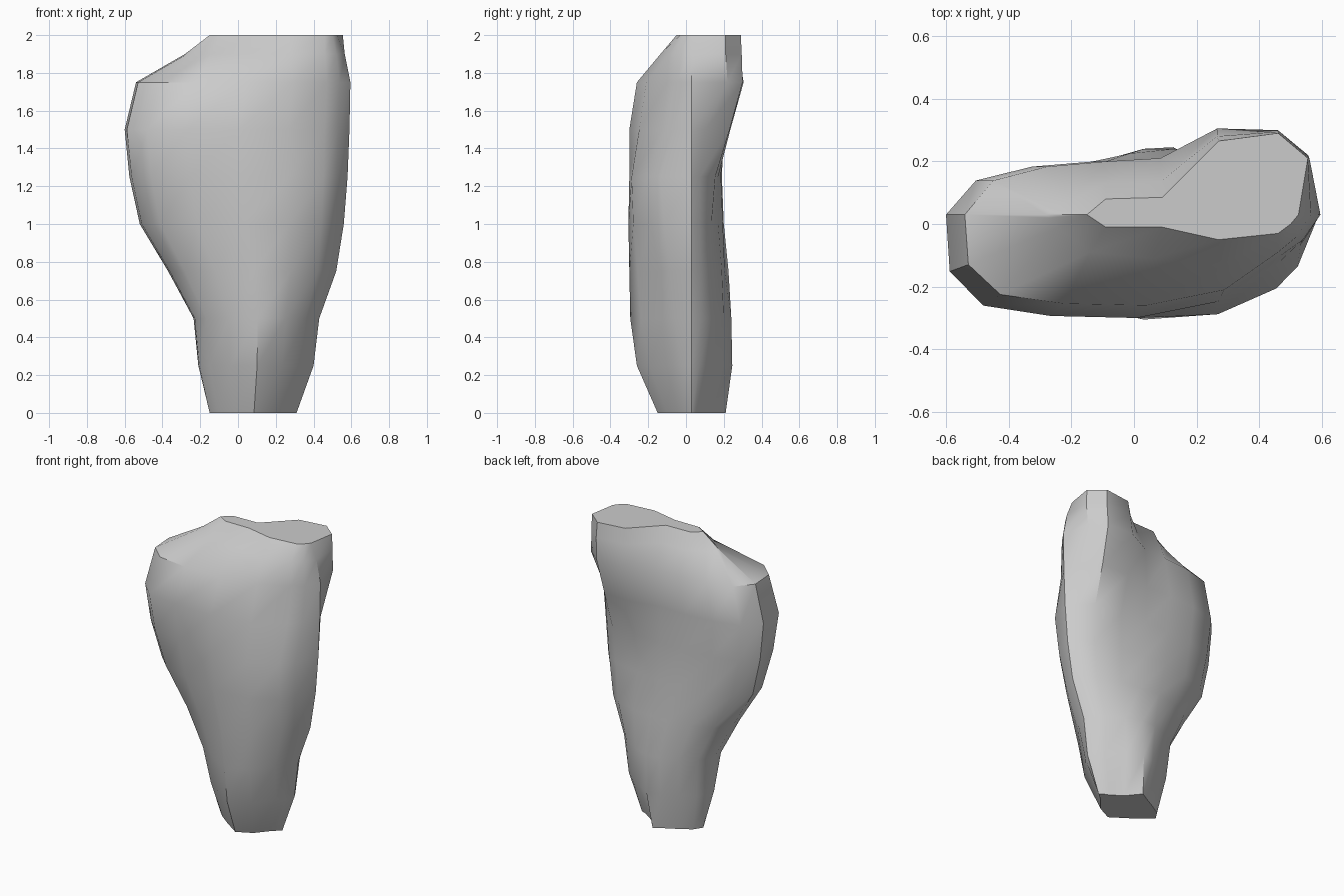
import bpy, bmesh, math

cube = bpy.data.objects.get("Cube")
if cube:
    bpy.data.objects.remove(cube, do_unlink=True)

stone = bpy.data.materials.new("stone grey")
stone.use_nodes = True
colour = (0.6, 0.6, 0.6, 1)
stone.diffuse_color = colour
stone.node_tree.nodes["Principled BSDF"].inputs["Base Color"].default_value = colour

MID = 0.03  # depth of the ridge line that splits front from back

# Front outline, left to right: position across, depth when pointed, depth when boxy
FRONT_LEFT = [(0.01, 0.03, 0.55), (0.1, 0.25, 0.88), (0.28, 0.6, 0.98), (0.51, 1, 1)]
FRONT_RIGHT = [(0.73, 0.72, 0.99), (0.89, 0.23, 0.77), (0.95, 0.1, 0.55)]
# Back outline, right to left: position, pointed, boxy, which back depth it follows
BACK = [(0.965, 1, 1, 3), (0.88, 0.4, 0.98, 2), (0.71, 1, 1, 2), (0.55, 1, 1, 1),
        (0.4, 1, 1, 0), (0.23, 0.7, 0.9, 0), (0.08, 0.4, 0.64, 0)]
# Height, left end, right end, front depth, boxiness, boxiness of the right front,
# back depths (left, middle, right, rim)
LEVELS = [
    (0, -0.15, 0.31, -0.15, 0, 0, 0.17, 0.21, 0.12, 0.05),
    (0.25, -0.21, 0.4, -0.26, 0.2, 0.2, 0.22, 0.245, 0.19, 0.07),
    (0.5, -0.235, 0.43, -0.295, 0.4, 0.4, 0.24, 0.24, 0.2, 0.08),
    (0.75, -0.37, 0.52, -0.3, 0.45, 0.55, 0.225, 0.205, 0.19, 0.08),
    (1, -0.52, 0.56, -0.305, 0.6, 0.75, 0.2, 0.195, 0.17, 0.075),
    (1.25, -0.575, 0.58, -0.3, 0.85, 0.9, 0.19, 0.185, 0.17, 0.075),
    (1.5, -0.6, 0.59, -0.3, 1, 0.45, 0.2, 0.19, 0.235, 0.1),
    (1.75, -0.54, 0.595, -0.26, 1, 0.4, 0.2, 0.21, 0.305, 0.22),
]
# Dipping shoulder just below the top
SHOULDER = [(-0.28, MID), (-0.27, 0.02), (-0.24, -0.01), (-0.14, -0.09), (0.06, -0.11),
            (0.28, -0.135), (0.46, -0.09), (0.52, -0.04), (0.565, MID), (0.56, 0.21),
            (0.465, 0.295), (0.265, 0.28), (0.085, 0.135), (-0.09, 0.13),
            (-0.2, 0.08), (-0.26, 0.045)]
# Flat top: the whole left shoulder gathers into one peak
PEAK = (-0.15, MID)
TOP = [PEAK, PEAK, PEAK, (-0.09, -0.01), (0.09, -0.01), (0.27, -0.05), (0.46, -0.03),
       (0.5, 0), (0.525, MID), (0.555, 0.21), (0.46, 0.29), (0.27, 0.265),
       (0.09, 0.085), (-0.09, 0.08), PEAK, PEAK]


def mix(a, b, t):
    return a + (b - a) * t


def outline(left, right, front, boxy, boxy_right, backs):
    """Closed cross-section running left, front, right, back."""
    def point(u, depth, pointed, box, amount):
        return mix(left, right, u), mix(MID, depth, mix(pointed, box, amount))

    points = [(left, MID)]
    points += [point(u, front, p, b, boxy) for u, p, b in FRONT_LEFT]
    points += [point(u, front, p, b, boxy_right) for u, p, b in FRONT_RIGHT]
    points.append((right, MID))
    points += [point(u, backs[which], p, b, boxy) for u, p, b, which in BACK]
    return points


def loft(bm, sections):
    """Skin a stack of cross-sections and cap both ends."""
    rings = [[bm.verts.new((x, y, z)) for x, y in pts] for z, pts in sections]
    for low, high in zip(rings, rings[1:]):
        for i in range(len(low)):
            j = (i + 1) % len(low)
            bm.faces.new((low[i], low[j], high[j], high[i]))
    bm.faces.new(rings[0][::-1])
    bm.faces.new(rings[-1])


# Rock body
sections = [(z, outline(left, right, front, boxy, boxy_right, backs))
            for z, left, right, front, boxy, boxy_right, *backs in LEVELS]
sections += [(1.9, SHOULDER), (2, TOP)]
bm = bmesh.new()
loft(bm, sections)
bmesh.ops.remove_doubles(bm, verts=bm.verts, dist=0.001)
bmesh.ops.recalc_face_normals(bm, faces=bm.faces)
mesh = bpy.data.meshes.new("rock")
bm.to_mesh(mesh)
bm.free()
mesh.materials.append(stone)
rock = bpy.data.objects.new("rock", mesh)
bpy.context.collection.objects.link(rock)

# Smooth body with crisp rims
bpy.ops.object.select_all(action='DESELECT')
rock.select_set(True)
bpy.context.view_layer.objects.active = rock
bpy.ops.object.shade_smooth_by_angle(angle=math.radians(40))
